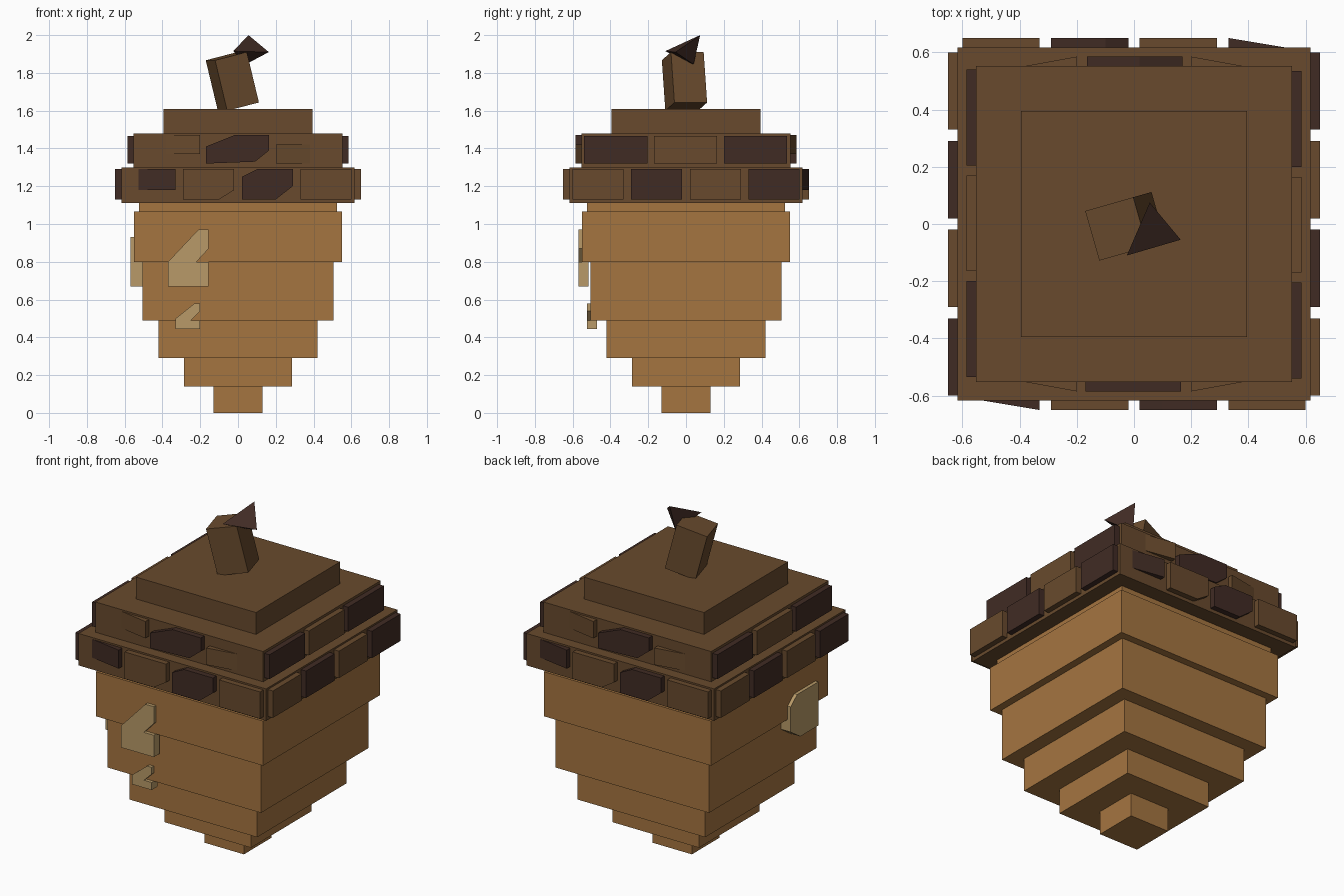
import bpy, bmesh
from math import radians
from mathutils import Matrix, Vector

if "Cube" in bpy.data.objects:
    bpy.data.objects.remove(bpy.data.objects["Cube"])


def material(name, rgb):
    lin = [((c / 255 + 0.055) / 1.055) ** 2.4 for c in rgb] + [1]
    m = bpy.data.materials.new(name)
    m.use_nodes = True
    m.diffuse_color = lin
    m.node_tree.nodes["Principled BSDF"].inputs["Base Color"].default_value = lin
    return m


NUT = material("nut tan", (165, 117, 64))
CAP = material("cap brown", (104, 74, 45))
DARK = material("dark brown", (64, 43, 36))
PALE = material("pale highlight", (184, 154, 104))


def finish(name, bm, mat):
    bmesh.ops.recalc_face_normals(bm, faces=bm.faces)
    mesh = bpy.data.meshes.new(name)
    bm.to_mesh(mesh)
    bm.free()
    mesh.materials.append(mat)
    ob = bpy.data.objects.new(name, mesh)
    bpy.context.collection.objects.link(ob)
    return ob


def box(name, size, matrix, mat):
    bm = bmesh.new()
    bmesh.ops.create_cube(bm, size=1, matrix=matrix @ Matrix.Diagonal((*size, 1)))
    return finish(name, bm, mat)


def plate(name, outline, inner, outer, turn, mat):
    """Extrude an outline on the front side, then turn it about z.
    outer(u) gives the distance of the outer face at position u."""
    bm = bmesh.new()
    back = [bm.verts.new((u, -inner, z)) for u, z in outline]
    front = [bm.verts.new((u, -outer(u), z)) for u, z in outline]
    bm.faces.new(back)
    bm.faces.new(front)
    n = len(outline)
    for i in range(n):
        j = (i + 1) % n
        bm.faces.new((back[i], back[j], front[j], front[i]))
    bm.transform(Matrix.Rotation(radians(turn), 4, "Z"))
    return finish(name, bm, mat)


def rect(u0, u1, z0, z1):
    return [(u0, z0), (u1, z0), (u1, z1), (u0, z1)]


def flat(d):
    return lambda u: d


def taper(u0, d0, u1, d1):
    return lambda u: d0 + (d1 - d0) * (u - u0) / (u1 - u0)


# Stepped nut and cap tiers: half width, bottom, top
tiers = [
    ("nut_tip", .13, 0, .14, NUT), ("nut_lower", .285, .14, .29, NUT),
    ("nut_middle", .42, .29, .49, NUT), ("nut_upper", .505, .49, .80, NUT),
    ("nut_shoulder", .55, .80, 1.065, NUT), ("nut_neck", .525, 1.065, 1.11, NUT),
    ("cap_brim", .617, 1.11, 1.30, CAP), ("cap_band", .552, 1.30, 1.48, CAP),
    ("cap_top", .395, 1.48, 1.61, CAP),
]
for name, h, z0, z1, mat in tiers:
    box(name, (2 * h, 2 * h, z1 - z0), Matrix.Translation((0, 0, (z0 + z1) / 2)), mat)

# Cap scales, repeated on opposite sides
BRIM, BAND = .65, .585
for turn in (0, 180):
    # front and back brim
    plate("brim_scale_corner", rect(-.6, -.33, 1.18, 1.29), .6,
          taper(-.6, .605, -.33, BRIM), turn, DARK)
    plate("brim_scale_inner",
          [(-.29, 1.13), (-.1, 1.13), (-.02, 1.18), (-.02, 1.29), (-.29, 1.29)],
          .6, flat(BRIM), turn, CAP)
    plate("brim_scale_cut",
          [(.02, 1.13), (.2, 1.13), (.29, 1.2), (.29, 1.29), (.1, 1.29), (.02, 1.25)],
          .6, flat(BRIM), turn, DARK)
    plate("brim_scale_end", rect(.33, .6, 1.13, 1.29), .6, flat(BRIM), turn, CAP)
    # front and back band
    plate("band_scale_middle",
          [(-.17, 1.32), (.09, 1.33), (.165, 1.39), (.165, 1.47), (-.02, 1.47), (-.17, 1.41)],
          .53, flat(BAND), turn, DARK)
    plate("band_scale_high", rect(-.42, -.2, 1.37, 1.47), .53,
          taper(-.42, .545, -.2, BAND), turn, CAP)
    plate("band_scale_low", rect(.2, .42, 1.32, 1.42), .53,
          taper(.2, BAND, .42, .545), turn, CAP)
    # left and right sides
    side = turn + 90
    for i, u in enumerate((-.6, -.29, .02, .33)):
        plate("side_brim_scale", rect(u, u + .27, 1.13, 1.29), .6, flat(BRIM),
              side, DARK if i % 2 else CAP)
    for i, u in enumerate((-.54, -.17, .2)):
        plate("side_band_scale", rect(u, u + .335, 1.32, 1.465), .53, flat(BAND),
              side, CAP if i % 2 else DARK)

# Pale highlights on the nut
plate("highlight_large",
      [(-.37, .67), (-.155, .67), (-.155, .8), (-.22, .8), (-.155, .87),
       (-.155, .97), (-.21, .97), (-.37, .8)], .515, flat(.57), 0, PALE)
plate("highlight_small",
      [(-.33, .445), (-.2, .445), (-.2, .49), (-.25, .49), (-.2, .54),
       (-.2, .58), (-.23, .58), (-.33, .5)], .47, flat(.525), 0, PALE)
plate("highlight_side",
      [(.17, .73), (.26, .67), (.43, .67), (.43, .93), (.23, .93), (.17, .88)],
      .505, flat(.57), 270, PALE)

# Leaning stem
lean = Matrix.Rotation(radians(16), 4, "Z") @ Matrix.Rotation(radians(-14), 4, "Y")
box("stem", (.18, .18, .275), Matrix.Translation((-.03, -.008, 1.755)) @ lean, CAP)

# Broken shard on top of the stem
bm = bmesh.new()
for p in ((.055, .075, 2), (-.025, -.11, 1.915), (.163, -.055, 1.91), (.04, .04, 1.845)):
    bm.verts.new(Vector(p))
bmesh.ops.convex_hull(bm, input=bm.verts)
finish("stem_shard", bm, DARK)
